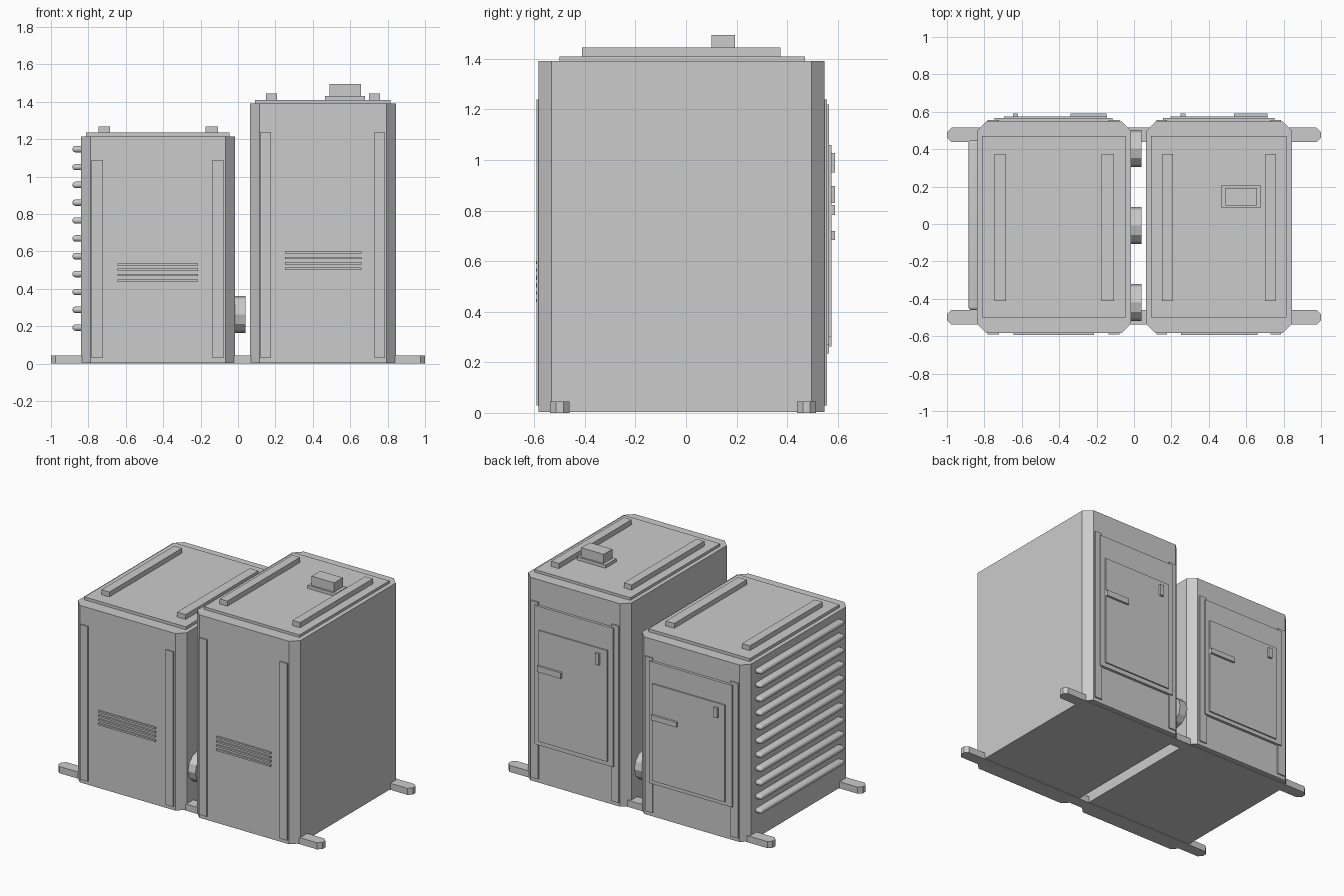
import bpy, bmesh, math
from mathutils import Matrix

if "Cube" in bpy.data.objects:
    bpy.data.objects.remove(bpy.data.objects["Cube"])

grey = bpy.data.materials.new("light grey")
grey.diffuse_color = (0.6, 0.6, 0.6, 1)
grey.use_nodes = True
grey.node_tree.nodes["Principled BSDF"].inputs["Base Color"].default_value = grey.diffuse_color


def finish(name, bm):
    bmesh.ops.recalc_face_normals(bm, faces=bm.faces)
    me = bpy.data.meshes.new(name)
    bm.to_mesh(me)
    bm.free()
    me.materials.append(grey)
    ob = bpy.data.objects.new(name, me)
    bpy.context.collection.objects.link(ob)
    return ob


def box(name, x, y, z):
    """Box from (min, max) ranges."""
    bm = bmesh.new()
    bmesh.ops.create_cube(bm, size=1)
    for v in bm.verts:
        for i, (a, b) in enumerate((x, y, z)):
            v.co[i] = a if v.co[i] < 0 else b
    return finish(name, bm)


def chamfered(name, x, y, z, c):
    """Upright block with cut vertical corners."""
    (x0, x1), (y0, y1) = x, y
    pts = [(x0 + c, y0), (x1 - c, y0), (x1, y0 + c), (x1, y1 - c),
           (x1 - c, y1), (x0 + c, y1), (x0, y1 - c), (x0, y0 + c)]
    bm = bmesh.new()
    face = bm.faces.new([bm.verts.new((px, py, z[0])) for px, py in pts])
    up = bmesh.ops.extrude_face_region(bm, geom=[face])["geom"]
    for v in up:
        if isinstance(v, bmesh.types.BMVert):
            v.co.z = z[1]
    return finish(name, bm)


def cabinet(side, x, h, lid_top, rail_xs, rail_top, strips, strip_top,
            slots, slot_z, plate, door, handle, latch):
    k = h / 1.392  # door layout scales with cabinet height
    chamfered(side + "_cabinet", x, (-0.583, 0.548), (0.004, h), 0.051)
    box(side + "_lid", (x[0] + 0.028, x[1] - 0.03), (-0.5, 0.47), (h - 0.01, lid_top))
    for r in rail_xs:
        box(side + "_roof_rail", r, (-0.412, 0.374), (lid_top - 0.01, rail_top))
    # Corner strips on the front and back
    for s in strips:
        box(side + "_front_strip", s, (-0.592, -0.57), (0.03, strip_top))
        box(side + "_back_strip", s, (0.53, 0.557), (0.03, strip_top))
    # Vent slats
    for i in range(4):
        zc = slot_z + i * 0.0287
        box(side + "_vent_slat", slots, (-0.594, -0.57), (zc - 0.006, zc + 0.006))
    # Back door with its frame, handle and latch
    box(side + "_door_frame", plate, (0.53, 0.566), (0.27 * k, strip_top - 0.02))
    box(side + "_door", door, (0.55, 0.575), (0.3 * k, 1.06 * k))
    box(side + "_door_handle", handle, (0.56, 0.59), (0.783 * k, 0.823 * k))
    box(side + "_door_latch", latch, (0.56, 0.59), (0.95 * k, 1.028 * k))


cabinet("left", (-0.84, -0.015), 1.215, 1.235,
        [(-0.745, -0.685), (-0.173, -0.108)], 1.268,
        [(-0.783, -0.723), (-0.135, -0.078)], 1.09,
        (-0.645, -0.213), 0.445, (-0.745, -0.115), (-0.695, -0.145),
        (-0.34, -0.147), (-0.648, -0.62))
cabinet("right", (0.064, 0.846), 1.392, 1.41,
        [(0.15, 0.208), (0.7, 0.758)], 1.445,
        [(0.12, 0.176), (0.73, 0.786)], 1.24,
        (0.25, 0.66), 0.508, (0.155, 0.75), (0.195, 0.715),
        (0.535, 0.715), (0.248, 0.276))

# Roof outlet
box("outlet_base", (0.466, 0.68), (0.088, 0.205), (1.4, 1.432))
box("outlet_box", (0.488, 0.658), (0.1, 0.193), (1.42, 1.495))

# Cooling ribs on the left side
for i in range(11):
    zc = 0.193 + i * 0.0954
    rib = box("cooling_rib", (-0.885, -0.825), (-0.46, 0.448), (zc - 0.017, zc + 0.017))
    mod = rib.modifiers.new("round", "BEVEL")
    mod.width = 0.0165
    mod.segments = 4
    rib.data.polygons.foreach_set("use_smooth", [True] * len(rib.data.polygons))

# Round couplings in the gap between the cabinets
for y in (0.403, -0.008, -0.42):
    bm = bmesh.new()
    bmesh.ops.create_cone(
        bm, cap_ends=True, segments=12, radius1=0.099, radius2=0.099, depth=0.07,
        matrix=Matrix.Translation((0.005, y, 0.263)) @ Matrix.Rotation(math.pi / 2, 4, "Y"))
    finish("coupling", bm)

# Base skids sticking out on both sides
for y in ((-0.538, -0.46), (0.438, 0.515)):
    chamfered("base_skid", (-1, 1), y, (0, 0.045), 0.024)
